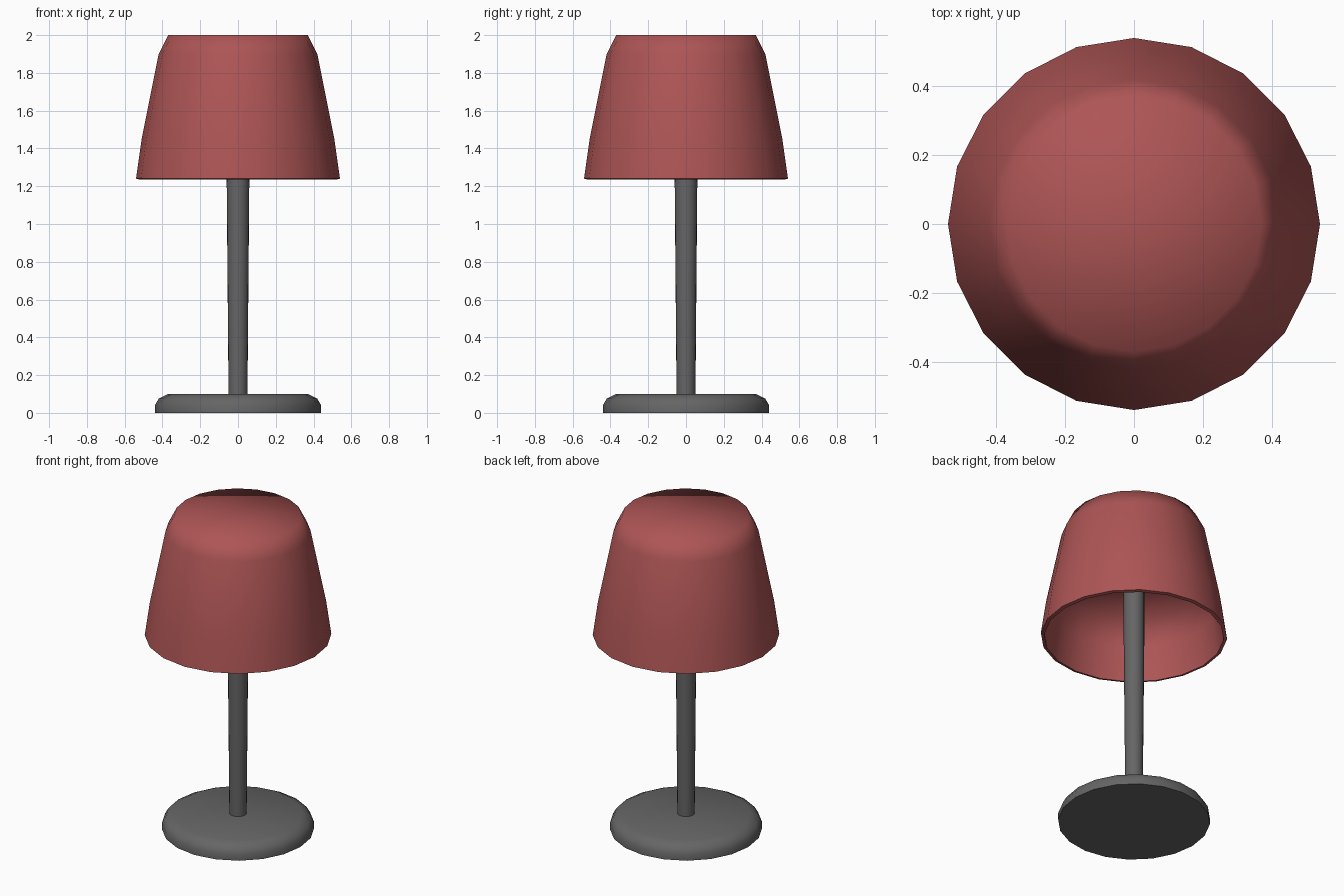
import bpy, bmesh, math

if "Cube" in bpy.data.objects:
    bpy.data.objects.remove(bpy.data.objects["Cube"])

SIDES = 20


def lathe(name, profile, sides=SIDES, angle=50, color=None):
    """Revolve an (r, z) profile around z; r = 0 makes a pole point."""
    bm = bmesh.new()
    rings = []
    for r, z in profile:
        if r == 0:
            rings.append([bm.verts.new((0, 0, z))] * sides)
        else:
            rings.append([bm.verts.new((r * math.cos(2 * math.pi * i / sides),
                                        r * math.sin(2 * math.pi * i / sides), z))
                          for i in range(sides)])
    for a, b in zip(rings, rings[1:]):
        for i in range(sides):
            j = (i + 1) % sides
            bm.faces.new(list(dict.fromkeys((a[i], a[j], b[j], b[i]))))
    bmesh.ops.recalc_face_normals(bm, faces=bm.faces[:])
    mesh = bpy.data.meshes.new(name)
    bm.to_mesh(mesh)
    bm.free()
    ob = bpy.data.objects.new(name, mesh)
    bpy.context.collection.objects.link(ob)
    bpy.ops.object.select_all(action='DESELECT')
    ob.select_set(True)
    bpy.context.view_layer.objects.active = ob
    bpy.ops.object.shade_smooth_by_angle(angle=math.radians(angle))
    if color:
        mat = bpy.data.materials.new(name + "_color")
        mat.diffuse_color = color
        mat.use_nodes = True
        mat.node_tree.nodes["Principled BSDF"].inputs["Base Color"].default_value = mat.diffuse_color
        mesh.materials.append(mat)
    return ob


grey = (0.13, 0.13, 0.13, 1)
red = (0.42, 0.09, 0.09, 1)

# Round foot with a softened upper edge
lathe("base", [(0, 0), (0.44, 0), (0.44, 0.04), (0.42, 0.075), (0.37, 0.10), (0, 0.10)],
      color=grey)

# Slightly tapered stem, running up to the ceiling inside the shade
lathe("stem", [(0, 0.09), (0.05, 0.09), (0.06, 1.24), (0.06, 1.62), (0, 1.62)], color=grey)

# Hollow shade: inner ceiling, inner wall, rim, outer wall, closed top
lathe("shade", [(0, 1.61), (0.445, 1.61), (0.49, 1.45), (0.52, 1.235), (0.54, 1.24),
                (0.51, 1.45), (0.42, 1.90), (0.37, 2.0), (0, 2.0)],
      angle=75, color=red)
